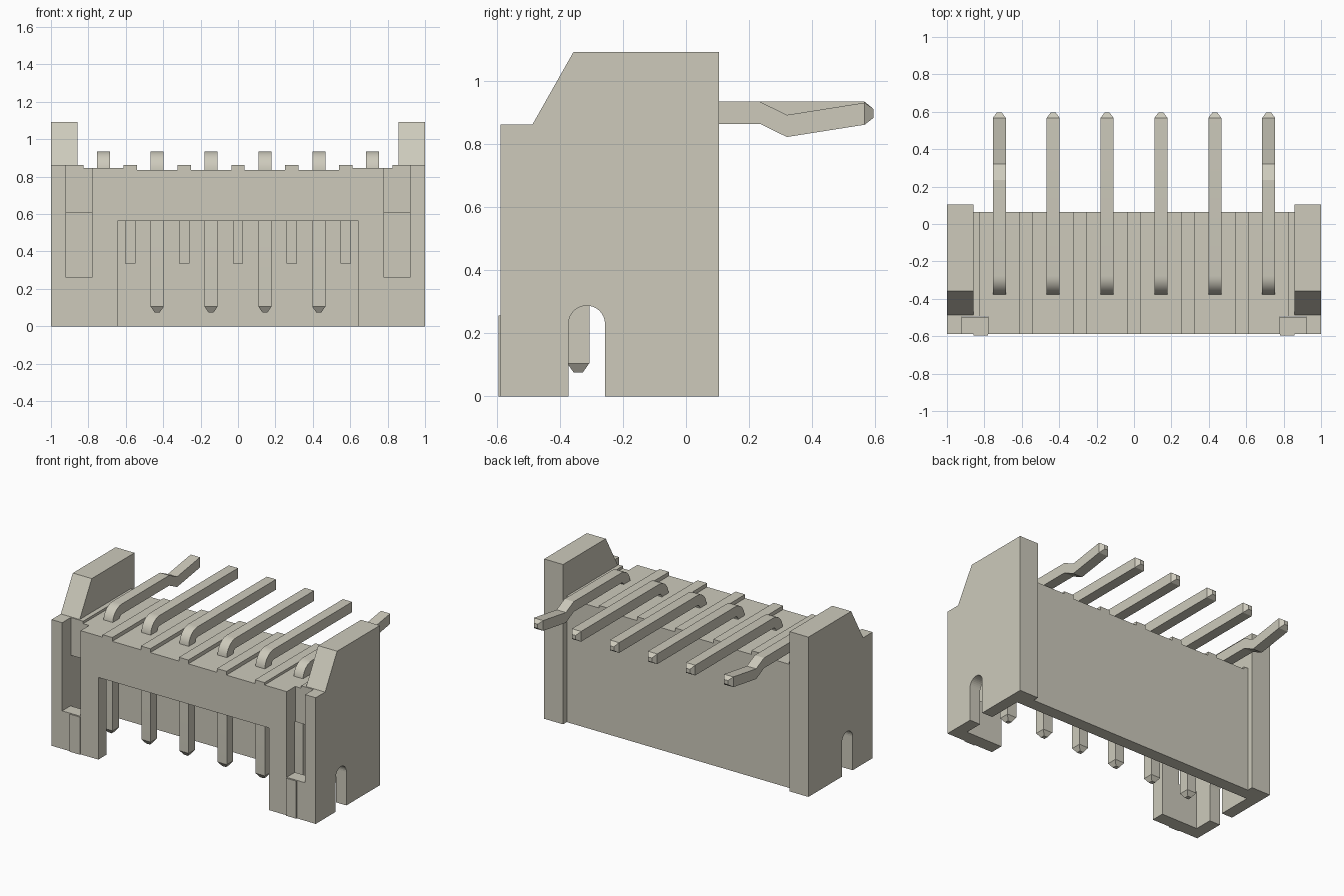
import bpy, bmesh, math

cube = bpy.data.objects.get("Cube")
if cube:
    bpy.data.objects.remove(cube, do_unlink=True)

mat = bpy.data.materials.new("warm_grey")
mat.use_nodes = True
COLOUR = (0.61, 0.59, 0.50, 1.0)
mat.diffuse_color = COLOUR
mat.node_tree.nodes["Principled BSDF"].inputs["Base Color"].default_value = COLOUR

PITCH = 0.288
WIRE = 0.035  # half thickness of a pin


def make_object(name, bm):
    bmesh.ops.recalc_face_normals(bm, faces=bm.faces)
    mesh = bpy.data.meshes.new(name)
    bm.to_mesh(mesh)
    bm.free()
    mesh.materials.append(mat)
    obj = bpy.data.objects.new(name, mesh)
    bpy.context.collection.objects.link(obj)
    return obj


def extrude_yz(name, points, x0, x1):
    """Solid with a side profile of (y, z) points running from x0 to x1."""
    bm = bmesh.new()
    face = bm.faces.new([bm.verts.new((x0, y, z)) for y, z in points])
    ext = bmesh.ops.extrude_face_region(bm, geom=[face])
    verts = [v for v in ext["geom"] if isinstance(v, bmesh.types.BMVert)]
    bmesh.ops.translate(bm, vec=(x1 - x0, 0, 0), verts=verts)
    return make_object(name, bm)


def box(name, x, y, z):
    return extrude_yz(name, [(y[0], z[0]), (y[1], z[0]), (y[1], z[1]), (y[0], z[1])], *x)


def mirrored(side, a, b):
    return tuple(sorted((side * a, side * b)))


def combine(target, other, operation):
    mod = target.modifiers.new("combine", "BOOLEAN")
    mod.operation = operation
    mod.solver = "EXACT"
    mod.object = other
    bpy.context.view_layer.objects.active = target
    bpy.ops.object.modifier_apply(modifier=mod.name)
    bpy.data.objects.remove(other, do_unlink=True)


# Housing block with its end ears
housing = box("housing", (-0.95, 0.95), (-0.588, 0.065), (0, 0.837))
ear = [(-0.588, 0), (0.105, 0), (0.105, 1.093), (-0.357, 1.093), (-0.487, 0.863), (-0.588, 0.863)]
for s in (-1, 1):
    combine(housing, extrude_yz("ear", ear, *mirrored(s, 0.857, 1.0)), "UNION")
    combine(housing, box("shoulder", mirrored(s, 0.825, 0.9), (-0.588, 0.065), (0.5, 0.863)), "UNION")
    combine(housing, box("end_pad", mirrored(s, 0.58, 0.86), (-0.588, 0.065), (0.5, 0.846)), "UNION")

# Raised ribs on the top, between the pins
for i in range(-2, 3):
    x = i * PITCH
    combine(housing, box("top_rib", (x - 0.036, x + 0.036), (-0.588, 0.065), (0.5, 0.863)), "UNION")

# Socket open at the bottom, and the wide opening in the front wall
combine(housing, box("socket_cut", (-0.92, 0.92), (-0.498, -0.02), (-0.1, 0.605)), "DIFFERENCE")
combine(housing, box("front_cut", (-0.645, 0.645), (-0.7, -0.45), (-0.1, 0.562)), "DIFFERENCE")

# Latch grooves in the front and round-topped slots in the side walls
slot = [(-0.373, -0.1), (-0.257, -0.1)]
slot += [(-0.315 + 0.058 * math.cos(a * math.pi / 16), 0.23 + 0.058 * math.sin(a * math.pi / 16))
         for a in range(17)]
for s in (-1, 1):
    combine(housing, box("groove_cut", mirrored(s, 0.78, 0.919), (-0.7, -0.495), (0.26, 1.0)), "DIFFERENCE")
    combine(housing, extrude_yz("slot_cut", slot, *mirrored(s, 0.85, 1.1)), "DIFFERENCE")
    combine(housing, box("front_strip", mirrored(s, 0.78, 0.857), (-0.595, -0.55), (0, 0.257)), "UNION")

# Guide ribs inside the socket
for i in range(-2, 3):
    x = i * PITCH
    box(f"guide_rib_{i + 3}", (x - 0.028, x + 0.028), (-0.065, -0.015), (0.335, 0.61))


def pin(name, x, path):
    """Square wire along (y, z, y-offset, z-offset, half width) stations."""
    bm = bmesh.new()
    rings = []
    for y, z, dy, dz, w in path:
        rings.append([bm.verts.new((x + sx * w, y + k * dy, z + k * dz))
                      for sx, k in ((-1, -1), (1, -1), (1, 1), (-1, 1))])
    for a, b in zip(rings, rings[1:]):
        for j in range(4):
            bm.faces.new((a[j], a[(j + 1) % 4], b[(j + 1) % 4], b[j]))
    bm.faces.new(rings[0])
    bm.faces.new(rings[-1])
    obj = make_object(name, bm)
    bpy.ops.object.select_all(action="DESELECT")
    obj.select_set(True)
    bpy.context.view_layer.objects.active = obj
    bpy.ops.object.shade_smooth_by_angle(angle=math.radians(20))


# Pins: tapered lower tip, straight leg, rounded bend and horizontal tail
for i in range(6):
    x = (i - 2.5) * PITCH
    path = [(-0.342, 0.075, 0.014, 0, 0.014), (-0.342, 0.105, WIRE, 0, WIRE)]
    for k in range(9):
        a = k * math.pi / 16
        c, s = math.cos(a), math.sin(a)
        path.append((-0.277 - 0.065 * c, 0.835 + 0.065 * s, WIRE * c, -WIRE * s, WIRE))
    if i in (0, 5):  # the outer tails have a retaining kink
        path += [(0.235, 0.9, 0, -WIRE, WIRE), (0.32, 0.858, 0, -WIRE, WIRE)]
    path += [(0.567, 0.897 if i in (0, 5) else 0.9, 0, -WIRE, WIRE),
             (0.595, 0.898, 0, -0.014, 0.014)]
    pin(f"pin_{i + 1}", x, path)
